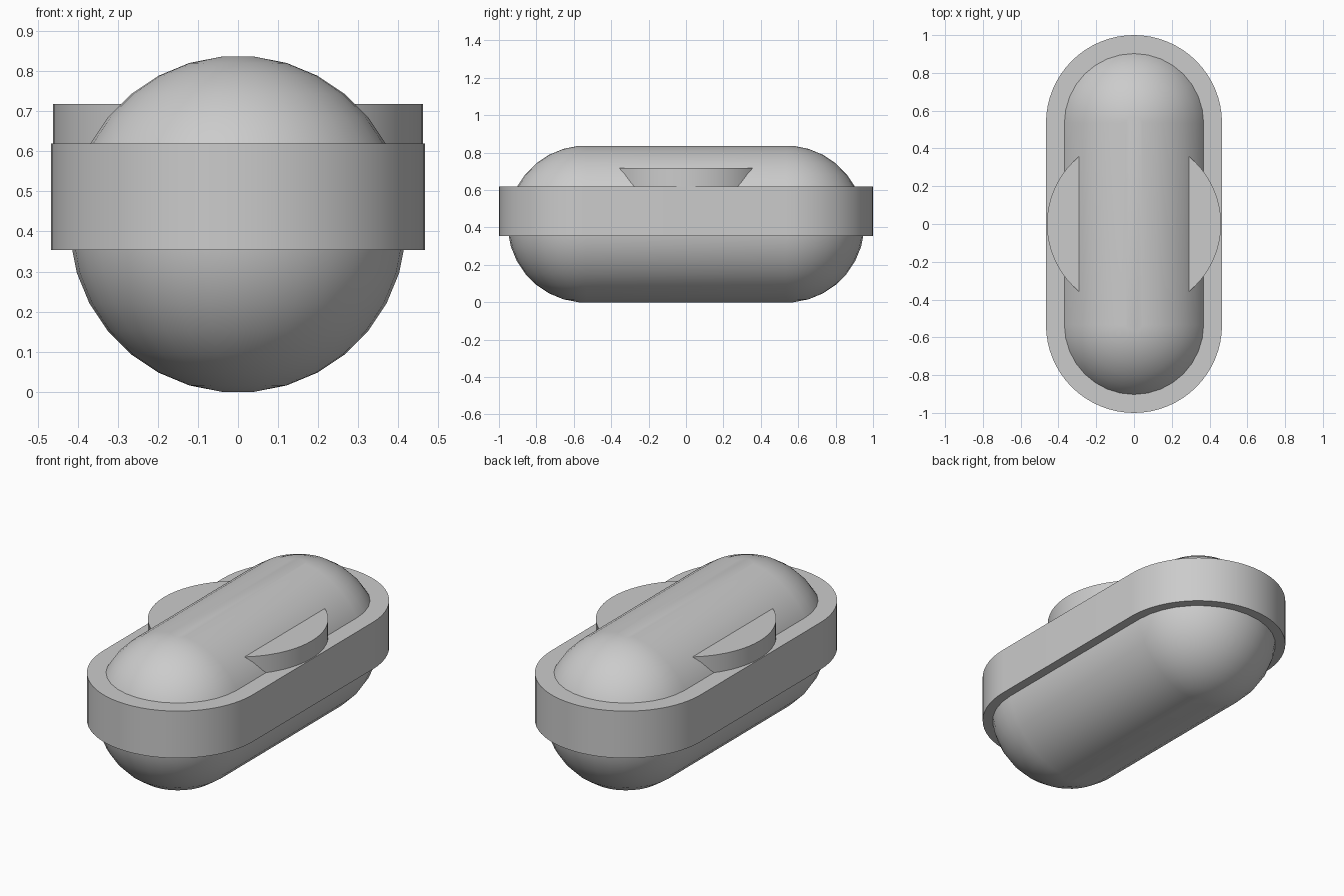
import bpy, bmesh
from math import sin, cos, pi, radians

HALF_SPAN = 0.534      # distance from the middle to each rounded end's centre
BODY_R = 0.42
BODY_Z = 0.418

cube = bpy.data.objects.get("Cube")
if cube:
    bpy.data.objects.remove(cube, do_unlink=True)

grey = bpy.data.materials.new("light grey")
grey.use_nodes = True
grey.diffuse_color = (0.6, 0.6, 0.6, 1)
grey.node_tree.nodes["Principled BSDF"].inputs["Base Color"].default_value = (0.6, 0.6, 0.6, 1)


def stadium(radius, span, z, steps):
    """Outline of two half circles joined by straight sides along y."""
    points = []
    for start, shift in ((0, span), (pi, -span)):
        for i in range(steps + 1):
            a = start + pi * i / steps
            points.append((radius * cos(a), shift + radius * sin(a), z))
    return points


def loft(name, rings):
    """Skin a stack of matching outlines and cap both ends."""
    bm = bmesh.new()
    loops = [[bm.verts.new(p) for p in ring] for ring in rings]
    n = len(loops[0])
    for low, high in zip(loops, loops[1:]):
        for i in range(n):
            j = (i + 1) % n
            bm.faces.new((low[i], low[j], high[j], high[i]))
    bm.faces.new(loops[0][::-1])
    bm.faces.new(loops[-1])
    bmesh.ops.remove_doubles(bm, verts=bm.verts[:], dist=0.0001)
    bmesh.ops.recalc_face_normals(bm, faces=bm.faces[:])
    mesh = bpy.data.meshes.new(name)
    bm.to_mesh(mesh)
    bm.free()
    obj = bpy.data.objects.new(name, mesh)
    bpy.context.collection.objects.link(obj)
    mesh.materials.append(grey)
    bpy.ops.object.select_all(action="DESELECT")
    obj.select_set(True)
    bpy.context.view_layer.objects.active = obj
    bpy.ops.object.shade_smooth_by_angle(angle=radians(30))
    return obj


# Capsule body, with small flats at the top and bottom
body_rings = []
for k in range(16):
    a = pi * (k + 0.5) / 16
    body_rings.append(stadium(BODY_R * sin(a), HALF_SPAN, BODY_Z - BODY_R * cos(a), 16))
loft("capsule_body", body_rings)

# Wide band around the middle
loft("outer_band", [stadium(0.466, HALF_SPAN, z, 32) for z in (0.354, 0.619)])

# Round disc through the body that forms the two side tabs
loft("side_tab_disc", [stadium(0.461, 0, z, 32) for z in (0.5, 0.718)])
